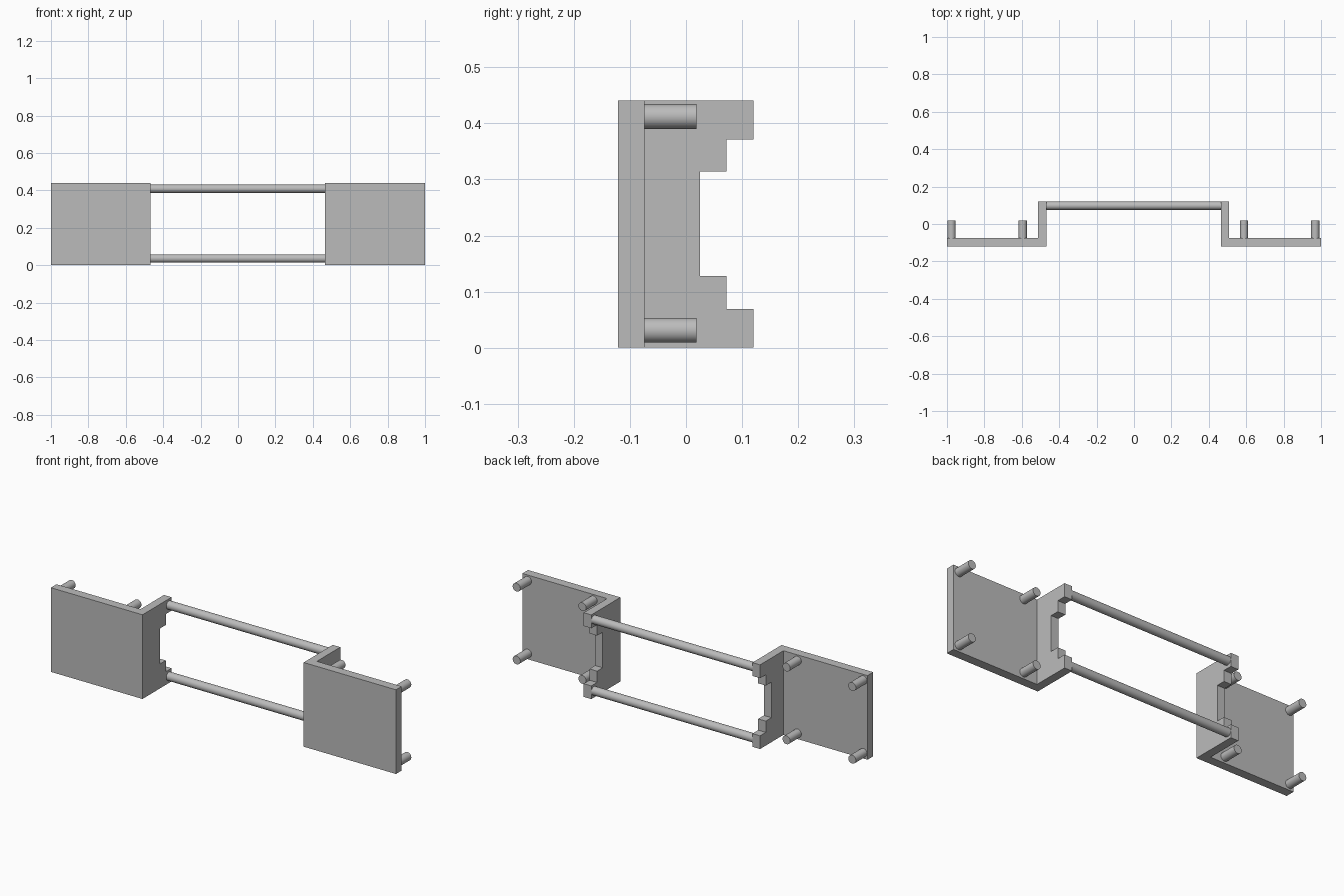
import bpy
import bmesh
import math
from mathutils import Matrix, Vector

cube = bpy.data.objects.get("Cube")
if cube:
    bpy.data.objects.remove(cube, do_unlink=True)

# Single grey material
grey = bpy.data.materials.new("plain grey")
grey.use_nodes = True
grey.diffuse_color = (0.5, 0.5, 0.5, 1)
grey.node_tree.nodes["Principled BSDF"].inputs["Base Color"].default_value = (0.5, 0.5, 0.5, 1)

HEIGHT, FRONT, BACK = 0.441, -0.121, 0.12
PLATE_BACK = -0.074
RADIUS = 0.022


def extrude(name, points, offset):
    """Solid made by sweeping a flat outline along an offset."""
    bm = bmesh.new()
    face = bm.faces.new([bm.verts.new(p) for p in points])
    swept = bmesh.ops.extrude_face_region(bm, geom=[face])["geom"]
    bmesh.ops.translate(bm, vec=Vector(offset),
                        verts=[v for v in swept if isinstance(v, bmesh.types.BMVert)])
    bmesh.ops.recalc_face_normals(bm, faces=bm.faces)
    return finish(name, bm)


def finish(name, bm):
    mesh = bpy.data.meshes.new(name)
    bm.to_mesh(mesh)
    bm.free()
    mesh.materials.append(grey)
    obj = bpy.data.objects.new(name, mesh)
    bpy.context.collection.objects.link(obj)
    return obj


def rod(name, start, end):
    """Round bar between two points, smooth around its side."""
    start, end = Vector(start), Vector(end)
    axis = end - start
    bm = bmesh.new()
    turn = axis.to_track_quat("Z", "Y").to_matrix().to_4x4()
    bmesh.ops.create_cone(bm, cap_ends=True, segments=48, radius1=RADIUS, radius2=RADIUS,
                          depth=axis.length,
                          matrix=Matrix.Translation((start + end) / 2) @ turn)
    for face in bm.faces:
        face.smooth = len(face.verts) == 4
    for edge in bm.edges:
        edge.smooth = all(f.smooth for f in edge.link_faces)
    return finish(name, bm)


def bracket(name, outer, inner, wall_outer):
    """L-shaped plate and side wall with a stepped notch in the wall's back edge."""
    outline = [(outer, FRONT), (inner, FRONT), (inner, BACK),
               (wall_outer, BACK), (wall_outer, PLATE_BACK), (outer, PLATE_BACK)]
    body = extrude(name, [(x, y, 0) for x, y in outline], (0, 0, HEIGHT))
    notch = [(0.2, 0.069), (0.072, 0.069), (0.072, 0.128), (0.025, 0.128),
             (0.025, 0.314), (0.072, 0.314), (0.072, 0.371), (0.2, 0.371)]
    side = math.copysign(1, outer)
    cutter = extrude("notch_cutter", [(side * 0.4, y, z) for y, z in notch], (side * 0.2, 0, 0))
    cutter.hide_render = True
    cut = body.modifiers.new("notch", "BOOLEAN")
    cut.operation, cut.solver, cut.object = "DIFFERENCE", "EXACT", cutter
    graph = bpy.context.evaluated_depsgraph_get()
    body_mesh = bpy.data.meshes.new_from_object(body.evaluated_get(graph))
    body.modifiers.clear()
    body.data = body_mesh
    bpy.data.objects.remove(cutter, do_unlink=True)


# Brackets with four pegs on the back of each plate
sides = {"right": (-1, -0.469, -0.513, (-0.976, -0.595)),
         "left": (1, 0.465, 0.509, (0.969, 0.588))}
for side, (outer, inner, wall_outer, peg_xs) in sides.items():
    bracket(side + "_bracket", outer, inner, wall_outer)
    for place, x in zip(("outer", "inner"), peg_xs):
        for level, z in (("lower", 0.031), ("upper", 0.412)):
            rod(f"{side}_{place}_{level}_peg", (x, PLATE_BACK, z), (x, 0.019, z))

# Two long rods joining the brackets
for level, z in (("lower", 0.036), ("upper", 0.409)):
    rod(level + "_connecting_rod", (-0.469, 0.098, z), (0.465, 0.098, z))
